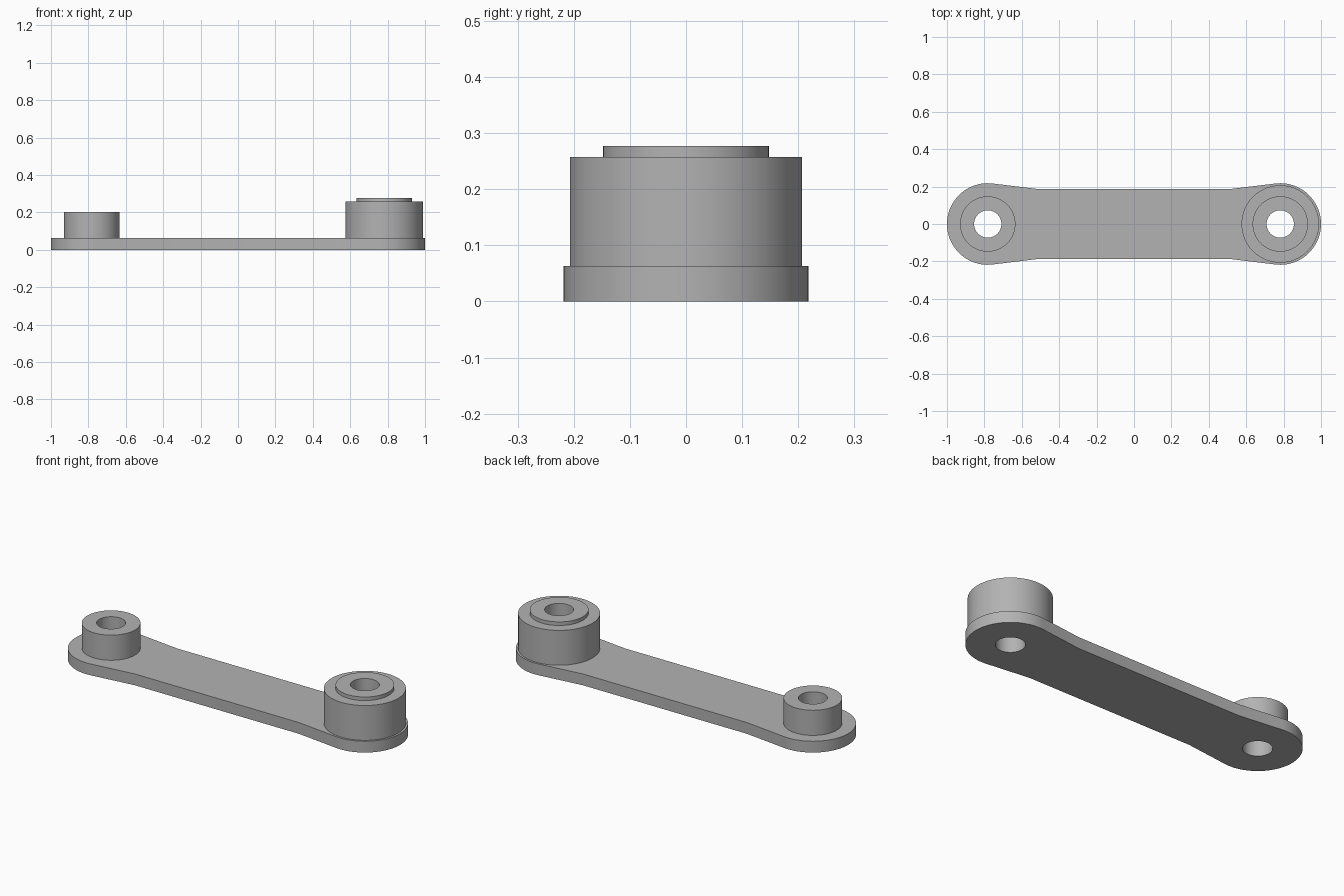
import bpy, bmesh
from math import pi, cos, sin, acos, atan2, hypot, radians

cube = bpy.data.objects.get("Cube")
if cube:
    bpy.data.objects.remove(cube, do_unlink=True)

PIVOT_X = 0.782      # distance of each pivot from the middle
END_R = 0.218        # rounded plate ends
BORE_R = 0.073
PLATE_TOP = 0.063
WAIST_X, WAIST_Y = 0.505, 0.186
SEGMENTS = 96

grey = bpy.data.materials.new("plain grey")
grey.use_nodes = True
grey.diffuse_color = (0.45, 0.45, 0.45, 1)
grey.node_tree.nodes["Principled BSDF"].inputs["Base Color"].default_value = grey.diffuse_color


def finish(name, bm):
    bmesh.ops.recalc_face_normals(bm, faces=bm.faces)
    mesh = bpy.data.meshes.new(name)
    bm.to_mesh(mesh)
    bm.free()
    mesh.materials.append(grey)
    obj = bpy.data.objects.new(name, mesh)
    bpy.context.collection.objects.link(obj)
    bpy.ops.object.select_all(action="DESELECT")
    obj.select_set(True)
    bpy.context.view_layer.objects.active = obj
    bpy.ops.object.shade_smooth_by_angle(angle=radians(30))
    return obj


def circle(cx, radius, start, sweep, count):
    return [(cx + radius * cos(start + sweep * i / count),
             radius * sin(start + sweep * i / count)) for i in range(count + 1)]


def add_loop(bm, points):
    verts = [bm.verts.new((x, y, 0)) for x, y in points]
    return [bm.edges.new((v, verts[i - 1])) for i, v in enumerate(verts)]


def build_plate():
    # Rounded ends run tangentially into the narrower straight waist
    dx = WAIST_X - PIVOT_X
    tangent = atan2(WAIST_Y, dx) - acos(END_R / hypot(dx, WAIST_Y))
    right = circle(PIVOT_X, END_R, -tangent, 2 * tangent, SEGMENTS // 2)
    half = right + [(WAIST_X, WAIST_Y)]
    outline = [(WAIST_X, -WAIST_Y)] + half
    outline += [(-x, -y) for x, y in outline]

    bm = bmesh.new()
    edges = add_loop(bm, outline)
    for side in (-1, 1):
        edges += add_loop(bm, circle(side * PIVOT_X, BORE_R, 0, 2 * pi, SEGMENTS)[:-1])
    bmesh.ops.triangle_fill(bm, edges=edges, use_beauty=True)
    extruded = bmesh.ops.extrude_face_region(bm, geom=bm.faces[:], use_keep_orig=True)
    top = [g for g in extruded["geom"] if isinstance(g, bmesh.types.BMVert)]
    bmesh.ops.translate(bm, verts=top, vec=(0, 0, PLATE_TOP))
    return finish("link_plate", bm)


def build_boss(name, cx, profile):
    # Turn a closed radius/height profile around the pivot axis
    bm = bmesh.new()
    rings = [[bm.verts.new((x, y, z)) for x, y in circle(cx, r, 0, 2 * pi, SEGMENTS)[:-1]]
             for r, z in profile]
    for k, ring in enumerate(rings):
        last = rings[k - 1]
        for i in range(SEGMENTS):
            bm.faces.new((last[i - 1], last[i], ring[i], ring[i - 1]))
    return finish(name, bm)


build_plate()
build_boss("small_boss", -PIVOT_X, [
    (BORE_R, PLATE_TOP), (0.148, PLATE_TOP), (0.148, 0.203), (BORE_R, 0.203)])
build_boss("large_boss", PIVOT_X, [
    (BORE_R, PLATE_TOP), (0.207, PLATE_TOP), (0.207, 0.257),
    (0.148, 0.257), (0.148, 0.277), (BORE_R, 0.277)])
